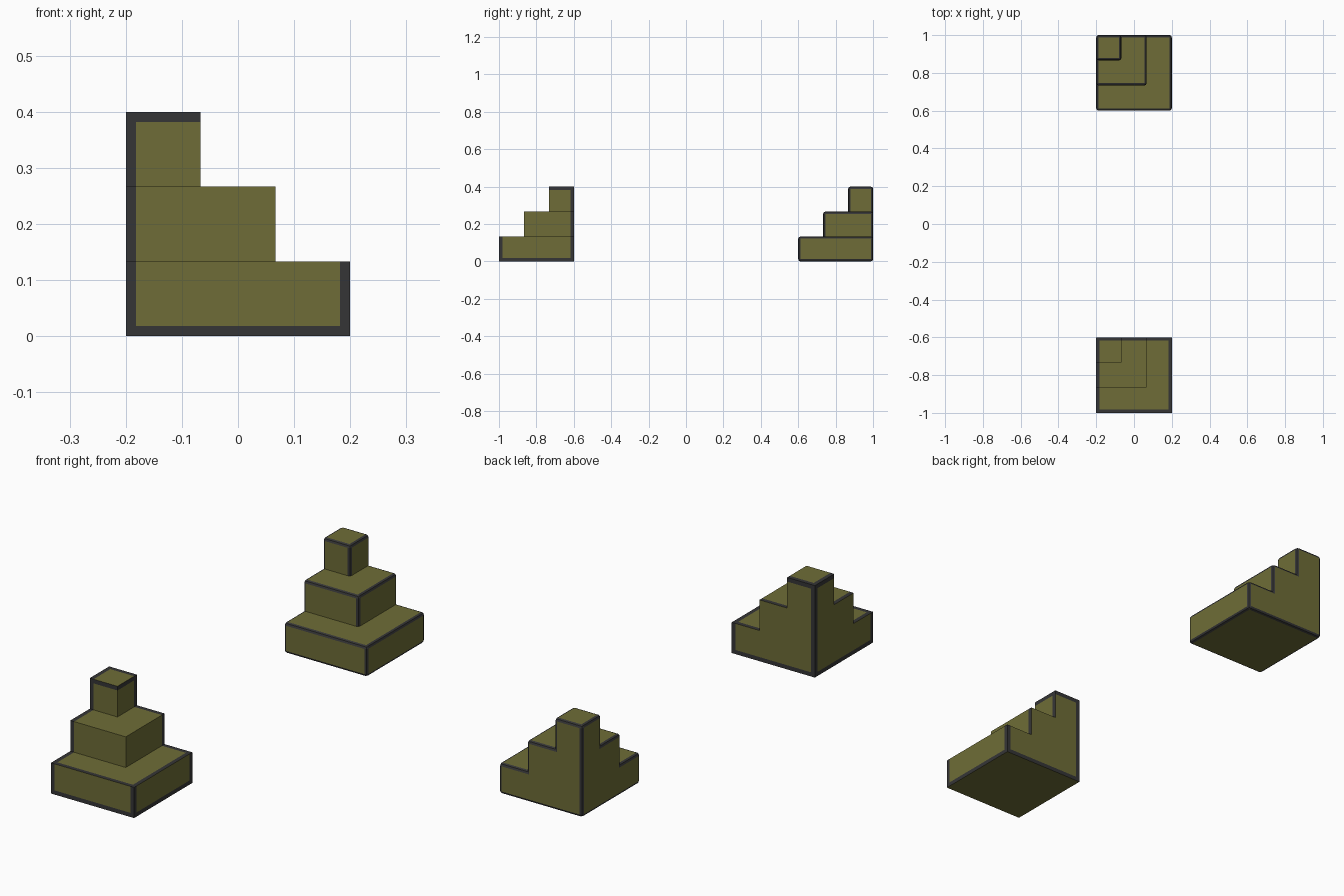
import bpy, bmesh
from mathutils import Vector

if "Cube" in bpy.data.objects:
    bpy.data.objects.remove(bpy.data.objects["Cube"])

SIZE, STEP, RIM = 0.4, 0.4 / 3, 0.018


def material(name, rgb):
    m = bpy.data.materials.new(name)
    m.diffuse_color = (*rgb, 1)
    m.use_nodes = True
    m.node_tree.nodes["Principled BSDF"].inputs["Base Color"].default_value = m.diffuse_color
    return m


olive = material("olive", (0.157, 0.152, 0.038))
charcoal = material("charcoal", (0.036, 0.036, 0.037))

# Grid lines: thirds for the steps, plus a thin painted rim at both ends
LINES = [0, RIM, STEP, 2 * STEP, SIZE - RIM, SIZE]
N = len(LINES) - 1


def solid(c):
    """Cell test: a stepped corner, highest where x and y are both lowest."""
    if min(c) < 0 or max(c) >= N:
        return False
    level = [int((LINES[i] + LINES[i + 1]) / 2 / STEP) for i in c]
    return level[2] < 3 - max(level[0], level[1])


def stepped_mesh():
    """Outer skin of the stepped corner in local 0..SIZE space."""
    bm = bmesh.new()
    cells = [(i, j, k) for i in range(N) for j in range(N) for k in range(N)]
    for c in filter(solid, cells):
        for axis in range(3):
            for side in (0, 1):
                n = list(c)
                n[axis] += 2 * side - 1
                if solid(n):
                    continue
                u, v = (axis + 1) % 3, (axis + 2) % 3
                corners = []
                for du, dv in ((0, 0), (1, 0), (1, 1), (0, 1)):
                    p = [0, 0, 0]
                    p[axis] = LINES[c[axis] + side]
                    p[u], p[v] = LINES[c[u] + du], LINES[c[v] + dv]
                    corners.append(bm.verts.new(p))
                f = bm.faces.new(corners if side else corners[::-1])
                # rim paint: near the edge of the bounding cube, in the face plane
                mid = f.calc_center_median()
                below = axis == 2 and side == 0
                f.material_index = int(not below and any(
                    mid[a] < RIM or mid[a] > SIZE - RIM for a in (u, v)))
    bmesh.ops.remove_doubles(bm, verts=bm.verts, dist=1e-5)
    return bm


def finish(bm, name, back_y):
    # local y runs from the back of the block towards the front
    for v in bm.verts:
        v.co = Vector((v.co.x - SIZE / 2, back_y - v.co.y, v.co.z))
    bmesh.ops.reverse_faces(bm, faces=bm.faces)
    me = bpy.data.meshes.new(name)
    bm.to_mesh(me)
    bm.free()
    me.materials.append(olive)
    me.materials.append(charcoal)
    ob = bpy.data.objects.new(name, me)
    bpy.context.collection.objects.link(ob)


# Front block: sharp edges with a painted rim
finish(stepped_mesh(), "painted_corner_steps", -0.6)

# Back block: plain faces, convex edges bevelled in charcoal
bm = stepped_mesh()
for f in bm.faces:
    f.material_index = 0
bmesh.ops.dissolve_limit(bm, angle_limit=0.02, verts=bm.verts, edges=bm.edges)
bm.normal_update()
convex = [e for e in bm.edges if e.is_manifold and e.calc_face_angle_signed() > 0.5]
bmesh.ops.bevel(bm, geom=convex, offset=0.012, offset_type='OFFSET', segments=2,
                profile=0.5, affect='EDGES', material=1, clamp_overlap=True)
finish(bm, "bevelled_corner_steps", 1.0)
